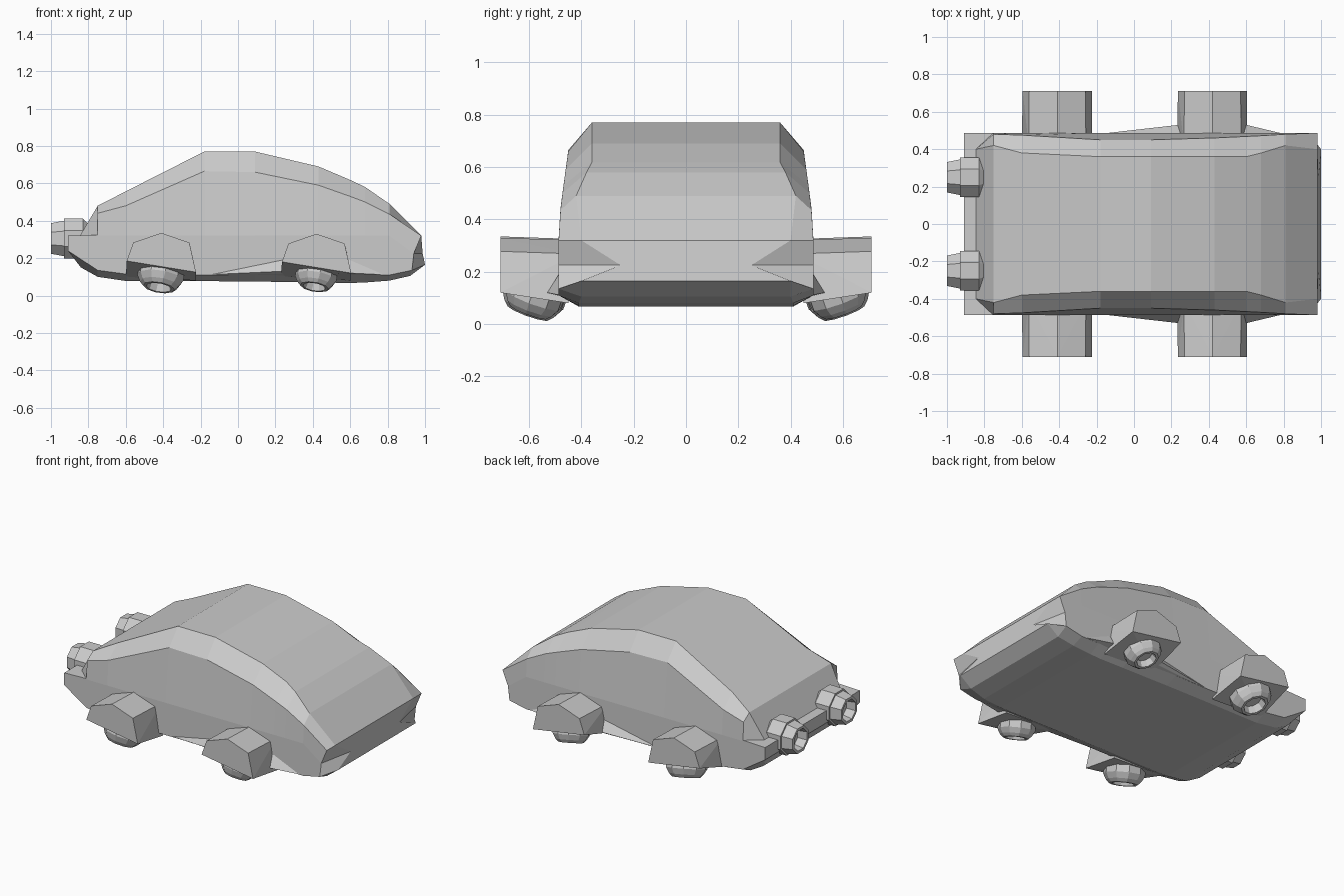
import bpy, bmesh, math
from mathutils import Vector

if "Cube" in bpy.data.objects:
    bpy.data.objects.remove(bpy.data.objects["Cube"])

grey = bpy.data.materials.new("plain grey")
grey.use_nodes = True
colour = (0.6, 0.6, 0.6, 1)
grey.diffuse_color = colour
grey.node_tree.nodes["Principled BSDF"].inputs["Base Color"].default_value = colour


def finish(name, bm):
    bmesh.ops.recalc_face_normals(bm, faces=bm.faces)
    mesh = bpy.data.meshes.new(name)
    bm.to_mesh(mesh)
    bm.free()
    mesh.materials.append(grey)
    obj = bpy.data.objects.new(name, mesh)
    bpy.context.collection.objects.link(obj)
    return obj


def hull(name, points):
    bm = bmesh.new()
    for p in points:
        bm.verts.new(p)
    bmesh.ops.convex_hull(bm, input=bm.verts)
    return finish(name, bm)


def lathe(name, profile, origin, axis, sides=8):
    """Spin (distance, radius) pairs around an axis and close the last ring."""
    bm = bmesh.new()
    turn = Vector(axis).to_track_quat('Z', 'Y')
    rings = []
    for d, r in profile:
        ring = []
        for i in range(sides):
            a = 2 * math.pi * (i + 0.5) / sides
            p = Vector((r * math.cos(a), r * math.sin(a), d))
            ring.append(bm.verts.new(Vector(origin) + turn @ p))
        rings.append(ring)
    for a, b in zip(rings, rings[1:]):
        for i in range(sides):
            j = (i + 1) % sides
            bm.faces.new((a[i], a[j], b[j], b[i]))
    bm.faces.new(rings[0])
    bm.faces.new(rings[-1])
    return finish(name, bm)


# Body sections from tail to nose: x, roof (y, z), shoulder (y, z), sill z, floor z
sections = [
    (-0.75, 0.42, 0.48, 0.48, 0.44, 0.135, 0.10),
    (-0.60, 0.38, 0.557, 0.475, 0.48, 0.115, 0.078),
    (-0.18, 0.36, 0.77, 0.45, 0.665, 0.11, 0.077),
    (0.09, 0.36, 0.77, 0.45, 0.66, 0.11, 0.075),
    (0.43, 0.36, 0.69, 0.46, 0.59, 0.11, 0.07),
    (0.60, 0.36, 0.618, 0.468, 0.53, 0.11, 0.067),
    (0.68, 0.38, 0.58, 0.472, 0.50, 0.11, 0.07),
    (0.81, 0.42, 0.49, 0.48, 0.435, 0.11, 0.08),
]
SIDE = 0.487
tail = [(-0.845, 0.40, 0.32), (-0.752, SIDE, 0.325), (-0.91, SIDE, 0.32),
        (-0.91, SIDE, 0.24), (-0.84, 0.40, 0.15)]
nose = [(0.98, 0.40, 0.32), (0.98, SIDE, 0.32), (0.94, SIDE, 0.225),
        (0.93, SIDE, 0.135), (0.92, 0.40, 0.105)]
halves = [tail]
for x, yt, zt, ys, zs, zl, zb in sections:
    halves.append([(x, yt, zt), (x, ys, zs), (x, SIDE, 0.32), (x, SIDE, zl), (x, 0.41, zb)])
halves.append(nose)

bm = bmesh.new()
rings = []
for half in halves:
    left = [bm.verts.new(p) for p in half]
    right = [bm.verts.new((x, -y, z)) for x, y, z in half]
    rings.append(left + right[::-1])
for a, b in zip(rings, rings[1:]):
    for i in range(10):
        j = (i + 1) % 10
        bm.faces.new((a[i], a[j], b[j], b[i]))

# Tail ledge, rear face and rear underside
t = rings[0]
bm.faces.new((t[0], t[1], t[2], t[7], t[8], t[9]))
bm.faces.new((t[2], t[3], t[6], t[7]))
bm.faces.new((t[3], t[4], t[5], t[6]))

# Nose face with a wedge-shaped dent at each corner
n = rings[-1]
apexes, lips = [], []
for s, side in ((1, n[:5]), (-1, n[:4:-1])):
    top, shoulder, mid, low, floor = side
    apex = bm.verts.new((0.987, s * 0.25, 0.225))
    lip = bm.verts.new((1.0, s * 0.40, 0.165))
    bm.faces.new((top, shoulder, mid, apex))
    bm.faces.new((apex, mid, low, lip))
    bm.faces.new((lip, low, floor))
    apexes.append(apex)
    lips.append(lip)
bm.faces.new((n[0], apexes[0], lips[0], lips[1], apexes[1], n[9]))
bm.faces.new((lips[0], n[4], n[5], lips[1]))
finish("body", bm)

# Pods, thrusters, skirts and exhausts on both sides
pod = [(-0.185, 0.18), (-0.15, 0.278), (0, 0.33), (0.15, 0.278), (0.185, 0.12)]
thruster = [(-0.06, 0.125), (0.03, 0.125), (0.065, 0.105), (0.085, 0.085),
            (0.085, 0.068), (0.04, 0.055)]
exhaust = [(-0.06, 0.075), (0, 0.075), (0.04, 0.115), (0.14, 0.115), (0.14, 0.103),
           (0.21, 0.088), (0.21, 0.07), (0.15, 0.06)]
for s, label in ((1, "left"), (-1, "right")):
    for place, cx, size, lift in (("rear", -0.41, 1.0, 0.005), ("front", 0.42, 0.9, 0.0)):
        outer = [(cx + x, s * 0.71, z + lift) for x, z in pod]
        inner = [(cx + x * 1.02, s * 0.42, z + lift - 0.01) for x, z in pod[1:4]]
        inner += [(cx - 0.19, s * 0.45, 0.10), (cx + 0.185, s * 0.45, 0.08)]
        hull(f"{place}_{label}_pod", outer + inner)
        lathe(f"{place}_{label}_thruster", [(d * size, r * size) for d, r in thruster],
              (cx, s * 0.575, 0.117 + lift), (-0.17, s * 0.36, -1), 10)
    skirt = [(-0.2, 0.48, 0.11), (0.24, 0.53, 0.13), (0.6, 0.53, 0.12), (0.81, 0.48, 0.11),
             (0.24, 0.48, 0.2), (0.6, 0.48, 0.2), (0.42, 0.46, 0.1)]
    hull(f"{label}_skirt", [(x, s * y, z) for x, y, z in skirt])
    lathe(f"{label}_exhaust", exhaust, (-0.79, s * 0.25, 0.305), (-1, 0, 0))
